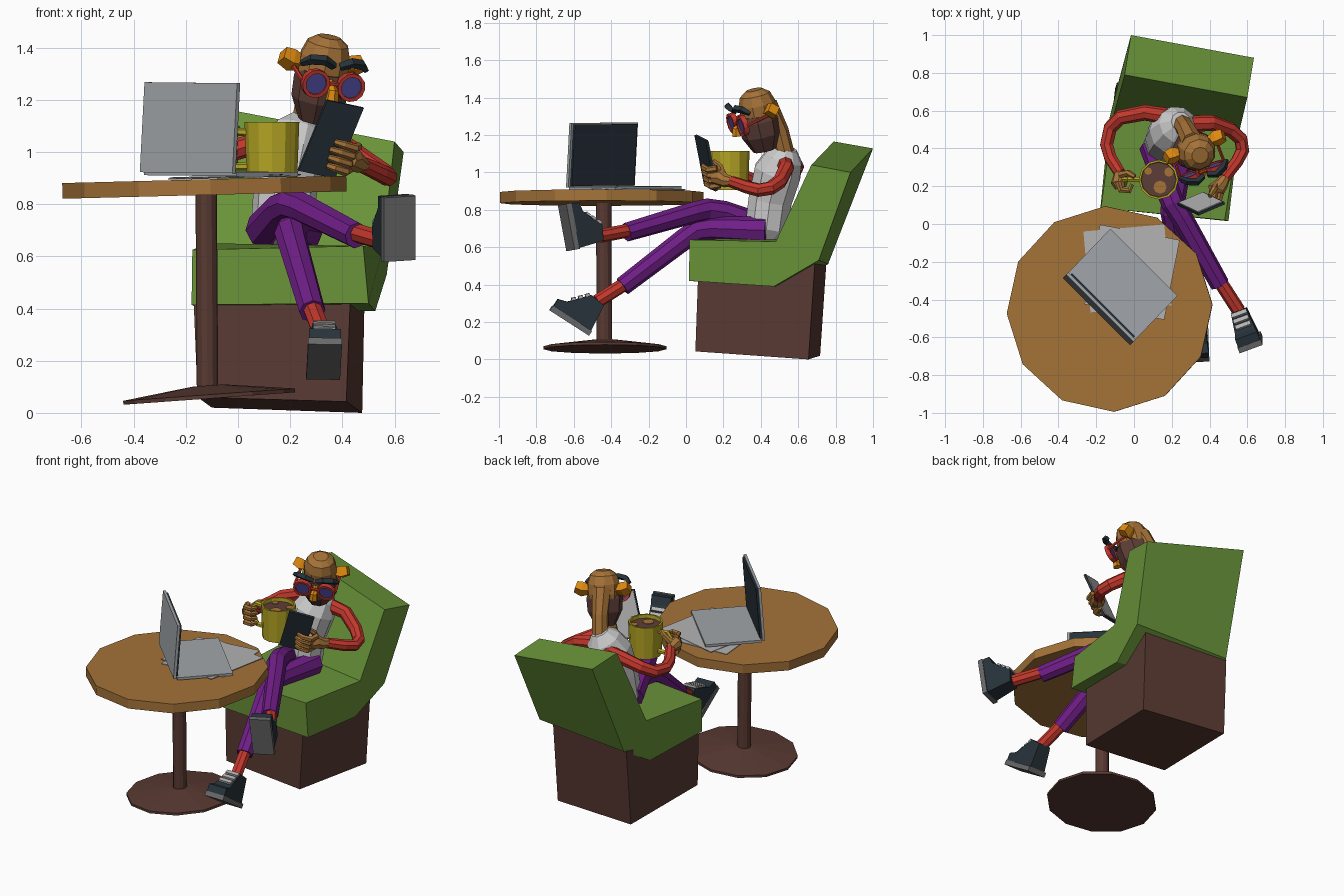
import bpy, bmesh
from math import sin, cos, tau, radians
from mathutils import Vector as V, Matrix as M

COL = dict(wood=(.37, .17, .04), dark=(.10, .042, .032), green=(.14, .29, .04), purple=(.16, .013, .24),
           red=(.55, .04, .026), skin=(.38, .17, .04), beard=(.11, .047, .038), navy=(.02, .032, .042),
           orange=(.72, .25, .005), yellow=(.46, .38, .017), lens=(.07, .06, .3), metal=(.36, .38, .4),
           sole=(.14, .14, .14), paper=(.45, .45, .45))


def mesh(name, verts, faces, col=None):
    me = bpy.data.meshes.new(name)
    me.from_pydata([tuple(v) for v in verts], [], faces)
    bm = bmesh.new()
    bm.from_mesh(me)
    bmesh.ops.recalc_face_normals(bm, faces=bm.faces)
    bm.to_mesh(me)
    bm.free()
    o = bpy.data.objects.new(name, me)
    bpy.context.collection.objects.link(o)
    if col:
        m = bpy.data.materials.get(col) or bpy.data.materials.new(col)
        m.diffuse_color = (*COL[col], 1)
        me.materials.append(m)
    return o


def loft(name, rings, col, closed=False):
    n, k = len(rings[0]), len(rings)
    faces = [(i * n + j, i * n + (j + 1) % n, (i + 1) % k * n + (j + 1) % n, (i + 1) % k * n + j)
             for i in range(k if closed else k - 1) for j in range(n)]
    if not closed:
        faces += [tuple(range(n)), tuple(range((k - 1) * n, k * n))]
    return mesh(name, [p for r in rings for p in r], faces, col)


def ring(c, u, v, r, n, a=0):
    return [V(c) + r * (u * cos(tau * i / n + a) + v * sin(tau * i / n + a)) for i in range(n)]


def tube(name, pts, radii, col, n=8):
    pts = [V(p) for p in pts]
    if not isinstance(radii, (list, tuple)):
        radii = [radii] * len(pts)
    u, rings = None, []
    for i, p in enumerate(pts):
        d = (pts[min(i + 1, len(pts) - 1)] - pts[max(i - 1, 0)]).normalized()
        u = u or (V((1, 0, 0)) if abs(d.z) > .8 else V((0, 0, 1)))
        u = (u - d * u.dot(d)).normalized()
        rings.append(ring(p, u, d.cross(u), radii[i], n))
    return loft(name, rings, col)


def lathe(name, base, axis, prof, col, n=12, a=0, closed=False):
    d = V(axis).normalized()
    u = V((1, 0, 0))
    u = (u - d * u.dot(d)).normalized()
    return loft(name, [ring(V(base) + d * h, u, d.cross(u), r, n, a) for r, h in prof], col, closed)


def box(name, c, x, y, z, col):
    c, x, y, z = V(c), V(x) / 2, V(y) / 2, V(z) / 2
    return loft(name, [[c + s * z - x - y, c + s * z + x - y, c + s * z + x + y, c + s * z - x + y]
                       for s in (-1, 1)], col)


# Round table
lathe("table_top", (-.128, -.45, .835), (-.026, 0, 1), [(.545, 0), (.545, .06)], "wood", a=radians(2.5))
tube("table_pole", [(-.117, -.437, .09), (-.122, -.44, .845)], .041, "dark", 12)
lathe("table_foot", (-.11, -.433, .055), (-.072, 0, 1), [(.33, 0), (.33, .015), (.06, .05)], "dark")

# Armless chair: upholstered bent slab on a box
loft("chair_cushion", [
    [(-.175, .085, .625), (-.178, .085, .414), (-.13, .56, .39), (-.08, .76, .51),
     (-.016, 1, 1.128), (-.05, .79, 1.165), (-.11, .57, .65)],
    [(.48, .02, .64), (.50, .015, .42), (.526, .47, .39), (.57, .71, .53),
     (.635, .88, 1.0), (.60, .67, 1.04), (.555, .48, .63)]], "green")
loft("chair_base", [
    [(-.155, .10, .06), (.415, .05, .043), (.476, .655, 0), (-.10, .717, .02)],
    [(-.17, .11, .43), (.43, .064, .43), (.487, .69, .53), (-.09, .75, .51)]], "dark")

# Papers and laptop
for i, (x, y, a) in enumerate([(-.035, -.235, 5), (-.01, -.255, -11)]):
    r = M.Rotation(radians(a), 3, 'Z')
    box(f"paper_{i}", (x, y, .902 + .005 * i), r @ V((.43, 0, .012)), r @ V((0, .43, 0)), (0, 0, .004), "paper")
hinge = V((.355, -.355, -.004))
box("laptop_base", (-.065, -.325, .917), hinge, (.235, .245, 0), (0, 0, .016), "metal")
tilt = V((.018, .018, .345))
for name, off, t, col in (("laptop_lid", -.006, .012, "metal"), ("laptop_screen", .004, .008, "navy")):
    box(name, V((-.178, -.443, 1.093)) + V((off, off, 0)), hinge * (1 if off < 0 else .94),
        tilt * (1 if off < 0 else .95), V((t, t, 0)), col)

# Mug with coffee and foam
lathe("mug", (.13, .235, .905), (0, 0, 1), [(.097, 0), (.105, .21), (.094, .21), (.092, .18)], "yellow")
lathe("coffee", (.13, .235, 1.08), (0, 0, 1), [(.092, 0), (.092, .012)], "beard")
for x, y, r in ((.075, .28, .02), (.185, .275, .025), (.138, .195, .035)):
    lathe("foam", (x, y, 1.09), (0, 0, 1), [(r, 0), (r, .006)], "skin", 8)
tube("mug_handle", [(.035, .235, 1.075), (-.03, .235, 1.08), (-.06, .235, 1.04), (-.055, .235, .98),
                    (-.02, .235, .945), (.035, .235, .945)], .016, "yellow", 6)

# Torso and neck
tube("shirt", [(.17, .41, .64), (.17, .43, .70), (.18, .45, .85), (.21, .49, 1.0), (.235, .525, 1.08),
               (.25, .54, 1.13)], [.08, .12, .122, .132, .105, .055], None, 10)
tube("neck", [(.25, .535, 1.08), (.275, .50, 1.22), (.31, .43, 1.36)], [.05, .05, .06], "skin")

# Legs: (trouser points, sock points)
legs = {"crossed": ([(.10, .42, .70), (.17, .20, .785), (.205, .11, .80), (.25, .04, .785), (.455, -.32, .68)],
                    [(.42, -.25, .70), (.555, -.46, .66)]),
        "lower": ([(.25, .43, .69), (.21, .14, .70), (.20, .06, .69), (.21, 0, .65), (.285, -.34, .39)],
                  [(.27, -.27, .44), (.32, -.475, .31)])}
for side, (trouser, sock) in legs.items():
    tube(side + "_trouser_leg", trouser, [.075, .064, .061, .058, .051], "purple")
    tube(side + "_sock", sock, .037, "red")

# Shoes: sole centre, toe direction, sole normal
for side, c, toe, down in (("crossed", (.62, -.64, .705), (0, -.18, .98), (.35, -.92, -.17)),
                           ("lower", (.33, -.625, .195), (.03, -.84, .54), (0, -.54, -.84))):
    y, z = -V(toe).normalized(), -V(down).normalized()
    x = y.cross(z).normalized()
    mat = M.Translation(V(c)) @ M((x, y, z)).transposed().to_4x4()
    prof = [(-.12, .03), (.12, .03), (.105, .18), (.02, .19), (-.07, .09), (-.12, .075)]
    wide = [.062, .055, .043, .043, .056, .062]
    parts = [loft(side + "_shoe", [[(s * w, py, pz) for (py, pz), w in zip(prof, wide)] for s in (-1, 1)], "navy"),
             box(side + "_shoe_sole", (0, 0, .015), (.13, 0, 0), (0, .25, 0), (0, 0, .03), "sole")]
    for t in (.15, .45, .75):
        parts.append(box(side + "_shoe_lace", (0, .015 - .085 * t, .192 - .095 * t), (.085, 0, 0),
                         (0, .018, .018), (0, -.012, .012), "paper"))
    for o in parts:
        o.matrix_world = mat

# Arms
tube("left_arm", [(.17, .57, 1.03), (.06, .59, 1.03), (-.07, .565, .99), (-.125, .51, .955), (-.145, .42, .95),
                  (-.125, .35, .965), (-.075, .27, 1.0)], [.045, .042, .04, .038, .037, .035, .032], "red")
tube("right_arm", [(.30, .53, 1.04), (.41, .535, 1.02), (.51, .50, .95), (.565, .45, .915), (.575, .39, .905),
                   (.545, .33, .92), (.48, .245, .95)], [.045, .042, .04, .038, .037, .035, .032], "red")

# Phone, in a frame of width w, height h and outward normal n
pc, w, h = V((.355, .107, 1.05)), V((.14, .06, -.03)), V((.11, -.052, .27))
n = w.cross(h).normalized()
box("phone_back", pc, w, h, n * .014, "navy")
box("phone_screen", pc - n * .009, w * .92, h * .94, n * .006, "paper")


def on_phone(a, b, c):
    return pc + a * w + b * h + c * n


# Right hand around the phone
tube("right_palm", [(.49, .255, .95), (.465, .215, .955), on_phone(.8, -.22, -.02), on_phone(.62, -.2, .02)],
     [.024, .036, .046, .03], "skin")
for i in range(4):
    b = -.36 + .11 * i
    tube(f"right_finger_{i}", [on_phone(.8, b, -.01), on_phone(.62, b, .032), on_phone(.3, b + .02, .036),
                               on_phone(.02 + .05 * abs(i - 2), b + .02, .02)], [.018, .018, .016, .012], "skin", 6)
tube("right_thumb", [on_phone(.8, -.2, -.04), on_phone(.62, -.05, -.04), on_phone(.35, .05, -.025)],
     [.02, .018, .013], "skin", 6)

# Left hand around the mug handle
tube("left_palm", [(-.08, .28, .995), (-.075, .255, 1.01), (-.078, .22, 1.02), (-.07, .19, 1.02)],
     [.024, .036, .045, .03], "skin")
for i in range(4):
    z = .965 + .033 * i
    tube(f"left_finger_{i}", [(-.085, .225, z), (-.07, .18, z), (-.025, .175, z), (-.01, .21, z)],
         [.018, .018, .016, .012], "skin", 6)
tube("left_thumb", [(-.07, .26, 1.04), (-.03, .27, 1.075), (.005, .25, 1.09)], [.02, .018, .013], "skin", 6)

# Head, built facing -y about its centre and then turned
up = (0, 0, 1)
head = [lathe("head", (0, 0, 0), up, [(.045, .108), (.082, .082), (.1, .03), (.1, -.03), (.09, -.08)], "skin", 10),
        lathe("beard", (0, -.012, 0), up, [(.098, -.025), (.11, -.06), (.105, -.14), (.062, -.225)], "beard", 8,
              a=radians(22.5)),
        tube("nose", [(0, -.10, -.045), (0, -.145, -.075), (0, -.15, -.11)], [.014, .022, .026], "orange", 6),
        tube("glasses_bridge", [(-.03, -.13, -.045), (.03, -.13, -.045)], .009, "red", 6)]
for s in (-1, 1):
    eye = (s * .073, -.13, -.05)
    head += [lathe("glasses_rim", eye, (0, -1, 0), [(.042, -.014), (.056, -.014), (.056, .014), (.042, .014)],
                   "red", 12, closed=True),
             lathe("glasses_lens", eye, (0, -1, 0), [(.046, -.006), (.046, .006)], "lens", 12),
             tube("glasses_arm", [(s * .125, -.125, -.045), (s * .12, .02, -.02)], .009, "red", 6),
             tube("eyebrow", [(s * .012, -.135, .025), (s * .055, -.145, .047), (s * .105, -.125, .04),
                              (s * .135, -.10, .015)], [.016, .02, .02, .012], "navy", 4),
             tube("ear", [(s * .085, .02, -.01), (s * .125, .025, -.005), (s * .165, .03, .01)],
                  [.03, .045, .036], "orange", 4)]
turn = (M.Translation((.33, .385, 1.338)) @ M.Rotation(radians(20), 4, 'Z')
        @ M.Rotation(radians(15), 4, 'X') @ M.Rotation(radians(6), 4, 'Y'))
for o in head:
    o.matrix_world = turn
